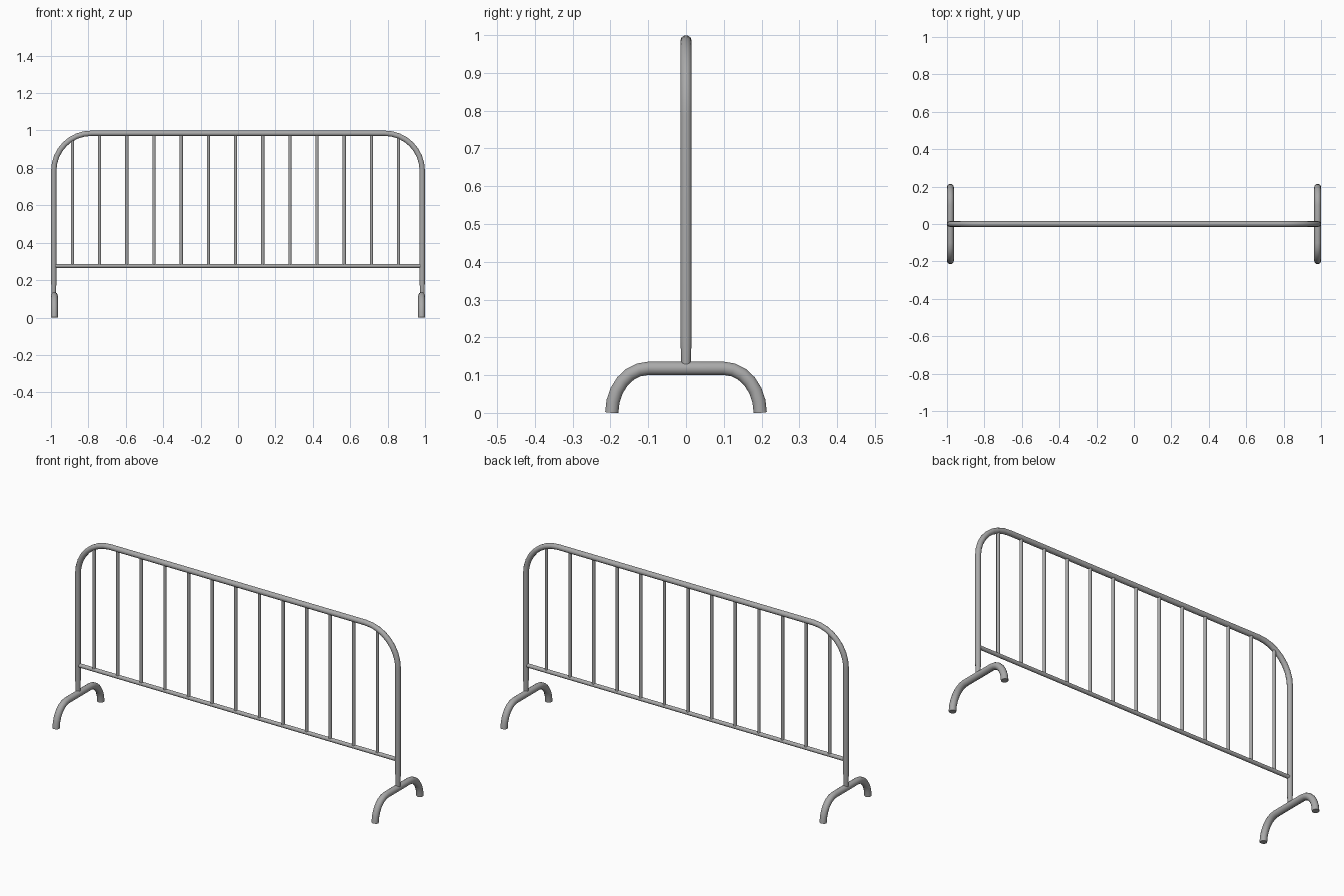
import bpy, bmesh, math
from mathutils import Vector

cube = bpy.data.objects.get("Cube")
if cube:
    bpy.data.objects.remove(cube, do_unlink=True)

steel = bpy.data.materials.new("galvanised_steel")
steel.use_nodes = True
COLOR = (0.4, 0.4, 0.4, 1)
steel.diffuse_color = COLOR
steel.node_tree.nodes["Principled BSDF"].inputs["Base Color"].default_value = COLOR

SIDES = 10


def tube(name, path, radii, normal):
    """Sweep a round section along a flat path whose plane has the given normal."""
    path = [Vector(p) for p in path]
    normal = Vector(normal)
    if not isinstance(radii, list):
        radii = [radii] * len(path)
    bm = bmesh.new()
    rings = []
    last = len(path) - 1
    for i, p in enumerate(path):
        before = (p - path[max(i - 1, 0)]).normalized()
        after = (path[min(i + 1, last)] - p).normalized()
        side = (before + after).normalized().cross(normal)
        ring = []
        for k in range(SIDES):
            a = 2 * math.pi * k / SIDES
            v = p + radii[i] * (math.cos(a) * normal + math.sin(a) * side)
            v.z = max(v.z, 0)          # tube ends sit flat on the ground
            ring.append(bm.verts.new(v))
        rings.append(ring)
    for r, s in zip(rings, rings[1:]):
        for k in range(SIDES):
            j = (k + 1) % SIDES
            bm.faces.new((r[k], r[j], s[j], s[k]))
    bm.faces.new(rings[0])
    bm.faces.new(rings[-1])
    bmesh.ops.recalc_face_normals(bm, faces=bm.faces)
    mesh = bpy.data.meshes.new(name)
    bm.to_mesh(mesh)
    bm.free()
    mesh.materials.append(steel)
    obj = bpy.data.objects.new(name, mesh)
    bpy.context.collection.objects.link(obj)
    bpy.ops.object.select_all(action="DESELECT")
    obj.select_set(True)
    bpy.context.view_layer.objects.active = obj
    bpy.ops.object.shade_smooth_by_angle(angle=math.radians(50))
    return obj


def quarter(cu, cv, ru, rv, steps):
    """Quarter ellipse from the outer side up to the top."""
    angles = [math.pi / 2 * i / steps for i in range(steps + 1)]
    return [(cu + ru * math.cos(a), cv + rv * math.sin(a)) for a in angles]


# Outer frame: posts, rounded corners and top rail in one bent tube
POST_X, TOP_Z, BEND = 0.985, 0.985, 0.2
half = [(POST_X, 0.12), (POST_X, 0.2)]
half += quarter(POST_X - BEND, TOP_Z - BEND, BEND, BEND, 8)
radii = [0.012] + [0.015] * (len(half) - 1)
frame = [(x, 0, z) for x, z in half] + [(-x, 0, z) for x, z in reversed(half)]
tube("outer_frame", frame, radii + radii[::-1], (0, 1, 0))

# Lower rail between the posts
RAIL_Z = 0.276
tube("lower_rail", [(-POST_X, 0, RAIL_Z), (POST_X, 0, RAIL_Z)], 0.011, (0, 1, 0))

# Upright bars, cut to meet the frame
for i in range(13):
    x = -0.885 + 0.1453 * i
    over = max(abs(x) - (POST_X - BEND), 0)
    top = TOP_Z - BEND + math.sqrt(BEND ** 2 - over ** 2)
    tube(f"upright_bar_{i + 1}", [(x, 0, RAIL_Z), (x, 0, top)], 0.009, (0, 1, 0))

# Arched feet
leg = quarter(0.1, 0, 0.0965, 0.118, 6)
for name, x in (("left_foot", 0.982), ("right_foot", -0.982)):
    arch = [(x, y, z) for y, z in leg] + [(x, -y, z) for y, z in reversed(leg)]
    tube(name, arch, 0.0185, (1, 0, 0))
